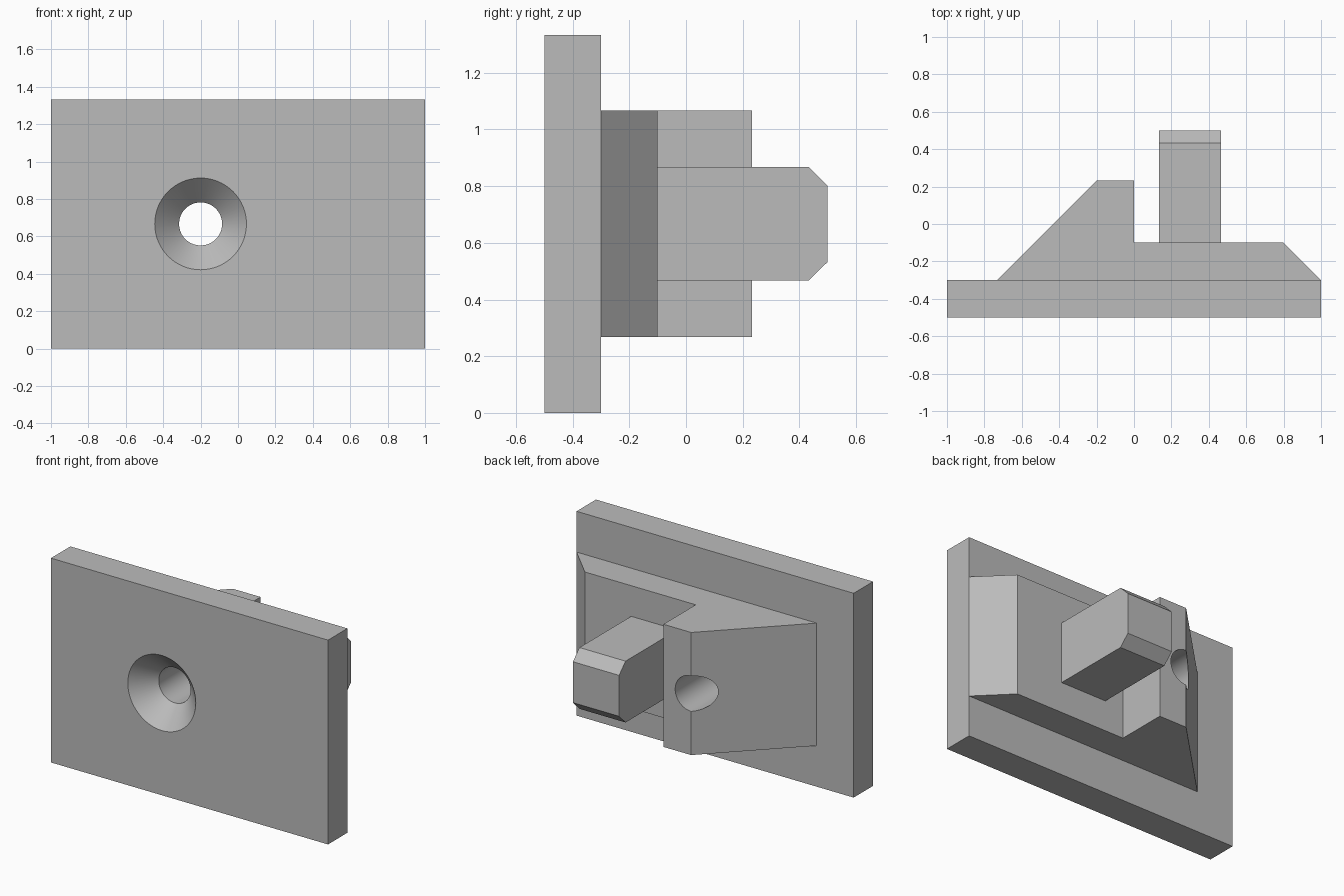
import bpy, bmesh, math
from mathutils import Vector

cube = bpy.data.objects.get("Cube")
if cube:
    bpy.data.objects.remove(cube, do_unlink=True)

grey = bpy.data.materials.new("plain_grey")
grey.use_nodes = True
colour = (0.5, 0.5, 0.5, 1)
grey.diffuse_color = colour
grey.node_tree.nodes["Principled BSDF"].inputs["Base Color"].default_value = colour


def finish(name, bm):
    bmesh.ops.recalc_face_normals(bm, faces=bm.faces[:])
    mesh = bpy.data.meshes.new(name)
    bm.to_mesh(mesh)
    bm.free()
    mesh.materials.append(grey)
    obj = bpy.data.objects.new(name, mesh)
    bpy.context.collection.objects.link(obj)
    return obj


def prism(name, points, offset):
    """Extrude a closed outline of 3D points along an offset."""
    bm = bmesh.new()
    face = bm.faces.new([bm.verts.new(p) for p in points])
    top = bmesh.ops.extrude_face_region(bm, geom=[face], use_keep_orig=True)["geom"]
    bmesh.ops.translate(bm, vec=Vector(offset),
                        verts=[v for v in top if isinstance(v, bmesh.types.BMVert)])
    return finish(name, bm)


def lathe(name, centre, profile, sides=64):
    """Solid of revolution along y from (y, radius) pairs."""
    bm = bmesh.new()
    rings = []
    for y, r in profile:
        angles = [2 * math.pi * i / sides for i in range(sides)]
        rings.append([bm.verts.new((centre[0] + r * math.cos(a), y,
                                    centre[1] + r * math.sin(a))) for a in angles])
    for a, b in zip(rings, rings[1:]):
        for i in range(sides):
            j = (i + 1) % sides
            bm.faces.new((a[i], a[j], b[j], b[i]))
    bm.faces.new(rings[0])
    bm.faces.new(rings[-1])
    return finish(name, bm)


def combine(target, other, operation):
    mod = target.modifiers.new(operation.title(), "BOOLEAN")
    mod.object, mod.operation, mod.solver = other, operation, "EXACT"
    bpy.context.view_layer.objects.active = target
    bpy.ops.object.modifier_apply(modifier=mod.name)
    bpy.data.objects.remove(other, do_unlink=True)


# Flat mounting plate
body = prism("mounting_plate", [(-1, -.5, 0), (1, -.5, 0), (1, -.3, 0), (-1, -.3, 0)],
             (0, 0, 1.333))

# Sloped wedge with a lower step, rooted slightly inside the plate
outline = [(-.733, -.3), (-.2, .233), (0, .233), (0, -.1), (.8, -.1),
           (1, -.3), (.9, -.4), (-.7, -.4)]
wedge = prism("wedge_block", [(x, y, .267) for x, y in outline], (0, 0, .8))

# Square peg with chamfered upper and lower tip edges
outline = [(-.2, .467), (.433, .467), (.5, .533), (.5, .8), (.433, .867), (-.2, .867)]
peg = prism("chamfered_peg", [(.133, y, z) for y, z in outline], (.333, 0, 0))

# Countersunk screw hole
drill = lathe("screw_hole_cutter", (-.2, .667),
              [(-.56, .304), (-.367, .115), (.4, .115)])
drill.hide_render = True

combine(wedge, peg, "UNION")
combine(body, wedge, "UNION")
combine(body, drill, "DIFFERENCE")

# Smooth only the round hole
bpy.ops.object.select_all(action="DESELECT")
body.select_set(True)
bpy.context.view_layer.objects.active = body
bpy.ops.object.shade_smooth_by_angle(angle=math.radians(25))
body.name = "wall_hook"
